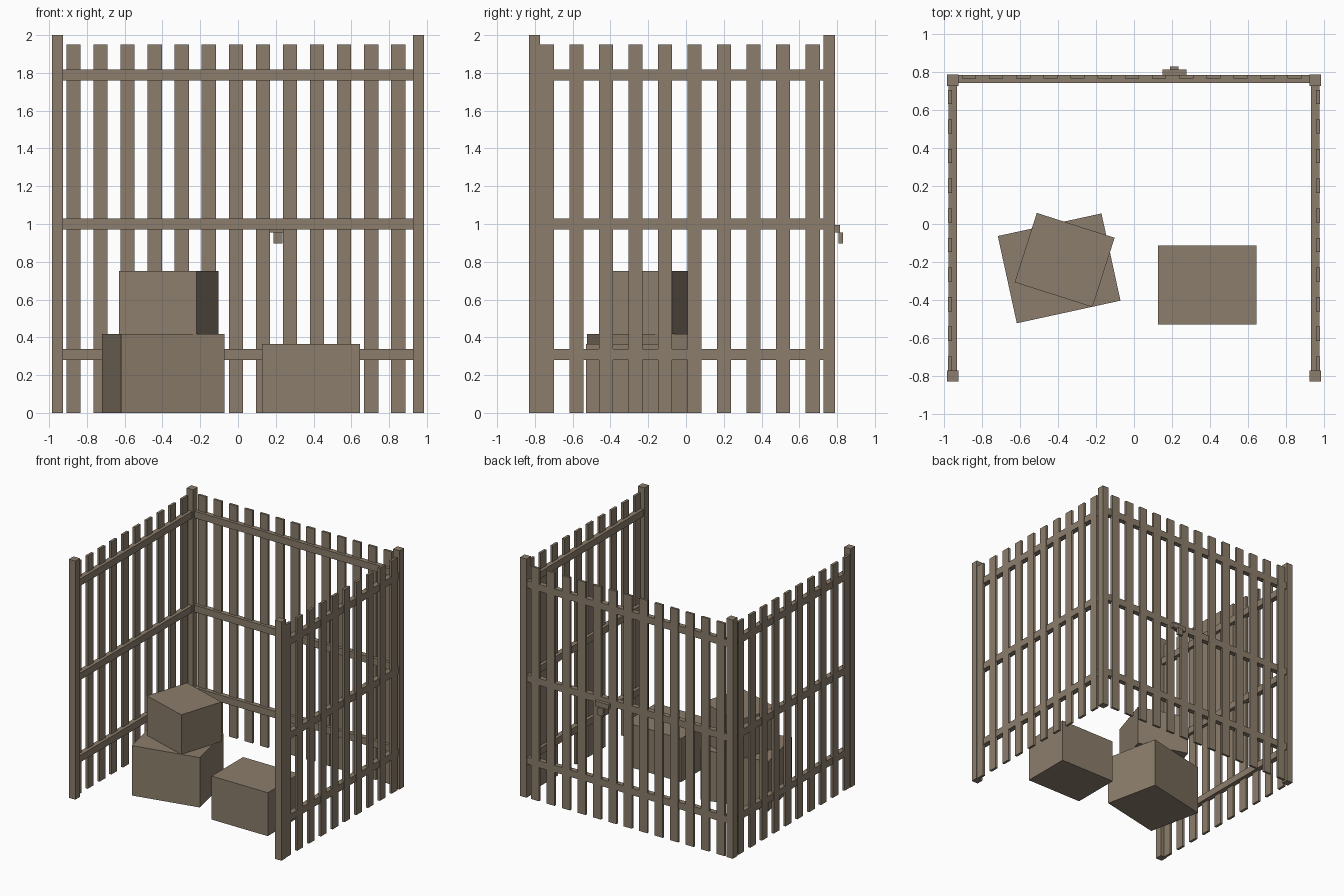
import bpy
import math

cube = bpy.data.objects.get("Cube")
if cube:
    bpy.data.objects.remove(cube, do_unlink=True)

# Weathered wood, shared by every part
wood = bpy.data.materials.new("weathered_wood")
wood.use_nodes = True
colour = (0.258, 0.205, 0.147, 1)
wood.diffuse_color = colour
wood.node_tree.nodes["Principled BSDF"].inputs["Base Color"].default_value = colour


def block(name, x, y, z, turn=0):
    """Box spanning three (low, high) ranges, turned about its own vertical axis."""
    spans = (x, y, z)
    bpy.ops.mesh.primitive_cube_add(size=1)
    obj = bpy.context.object
    obj.name = name
    size = [hi - lo for lo, hi in spans]
    for v in obj.data.vertices:
        v.co = [c * s for c, s in zip(v.co, size)]
    obj.location = [(lo + hi) / 2 for lo, hi in spans]
    obj.rotation_euler.z = math.radians(turn)
    obj.data.materials.append(wood)
    return obj


def around(centre, width):
    return (centre - width / 2, centre + width / 2)


POST, SLAT, SLAT_TOP = 0.06, 0.075, 1.95
POST_X, BACK_Y, FRONT_Y = 0.956, 0.759, -0.802
RAIL_HEIGHTS = {"lower": 0.31, "middle": 1.0, "upper": 1.788}

# Corner posts
for side, s in (("left", 1), ("right", -1)):
    for end, y in (("front", FRONT_Y), ("back", BACK_Y)):
        block(f"{side}_{end}_post", around(s * POST_X, POST), around(y, POST), (0, 2))

# Rails between the posts
for level, z in RAIL_HEIGHTS.items():
    height = around(z, 0.058)
    block(f"back_{level}_rail", (-0.927, 0.927), (0.744, 0.785), height)
    for side, s in (("left", 1), ("right", -1)):
        block(f"{side}_{level}_rail", around(s * 0.957, 0.044), (-0.773, 0.73), height)

# Slats along the back
for i in range(13):
    block(f"back_slat_{i + 1}", around(-0.871 + i * 0.1433, SLAT), (0.768, 0.787), (0, SLAT_TOP))

# Slats along both sides
for side, s in (("left", 1), ("right", -1)):
    for i in range(10):
        block(f"{side}_slat_{i + 1}", around(s * 0.971, 0.021),
              around(-0.736 + i * 0.1563, SLAT), (0, SLAT_TOP))

# Latch on the outside of the back
block("latch_bar", (0.15, 0.276), (0.787, 0.814), (0.954, 0.996))
block("latch_catch", (0.189, 0.236), (0.808, 0.832), (0.896, 0.956))

# Crates on the ground
block("single_crate", (0.126, 0.647), (-0.53, -0.113), (0, 0.364))
block("stack_lower_crate", around(-0.395, 0.56), around(-0.234, 0.471), (0, 0.418), 12.3)
block("stack_upper_crate", around(-0.366, 0.431), around(-0.19, 0.384), (0.418, 0.75), -17.7)
